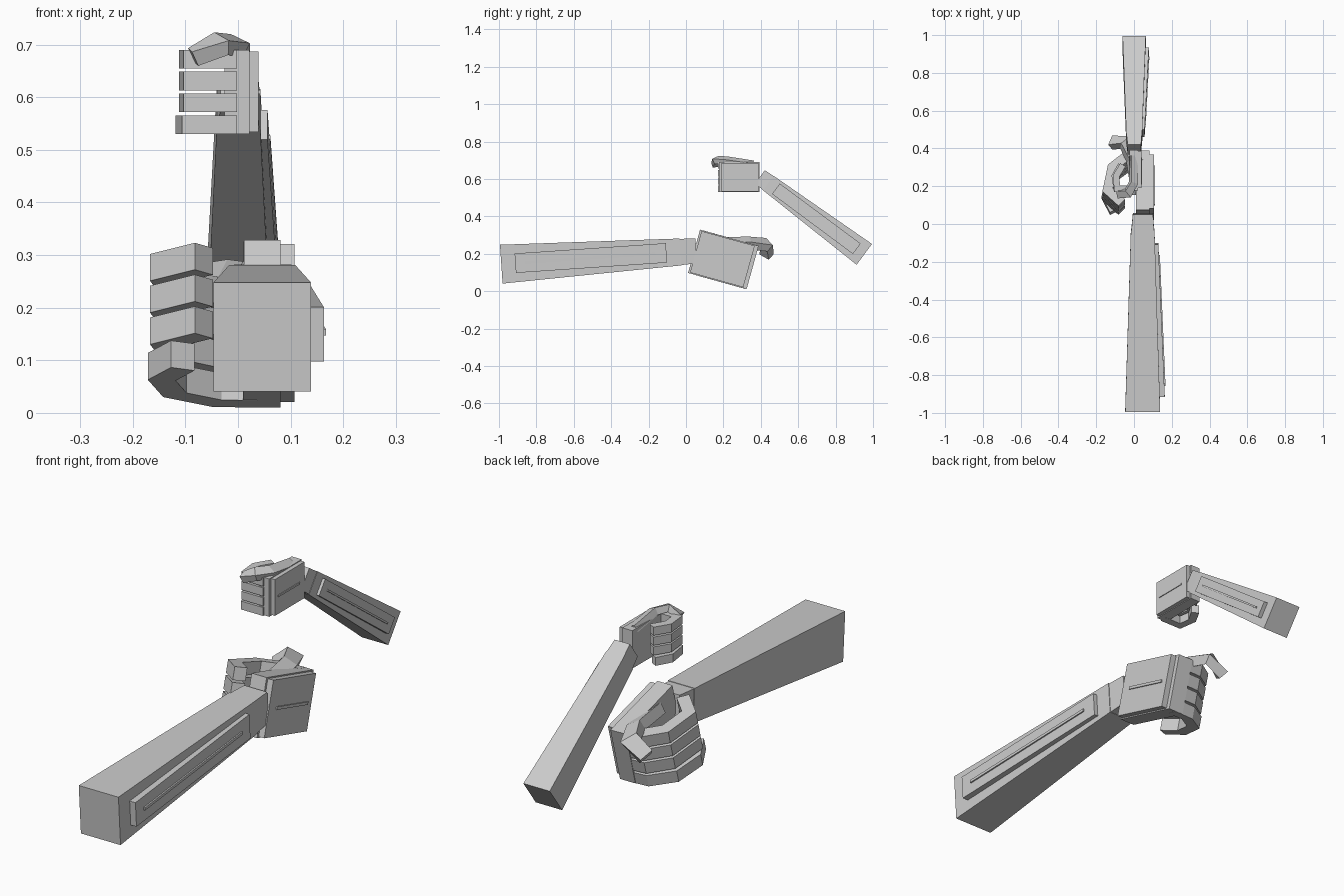
import bpy, bmesh
from math import radians
from mathutils import Matrix, Vector

if "Cube" in bpy.data.objects:
    bpy.data.objects.remove(bpy.data.objects["Cube"])


def loft(name, rings, m):
    """Skin a chain of four-point rings and cap both ends."""
    bm = bmesh.new()
    rows = [[bm.verts.new(m @ Vector(p)) for p in r] for r in rings]
    for a, b in zip(rows, rows[1:]):
        for i in range(4):
            j = (i + 1) % 4
            bm.faces.new((a[i], a[j], b[j], b[i]))
    bm.faces.new(rows[0][::-1])
    bm.faces.new(rows[-1])
    bmesh.ops.recalc_face_normals(bm, faces=bm.faces)
    me = bpy.data.meshes.new(name)
    bm.to_mesh(me)
    bm.free()
    ob = bpy.data.objects.new(name, me)
    bpy.context.collection.objects.link(ob)
    return ob


def rect(y, x0, x1, z0, z1):
    return [(x0, y, z0), (x1, y, z0), (x1, y, z1), (x0, y, z1)]


def digit(name, pts, up, width, thick, m):
    """Square bar with mitred joints that follows the points."""
    pts = [Vector(p) for p in pts]
    up = Vector(up)
    rings = []
    for i, p in enumerate(pts):
        d0 = (p - pts[i - 1]).normalized() if i else (pts[1] - p).normalized()
        d1 = (pts[i + 1] - p).normalized() if i < len(pts) - 1 else d0
        t = (d0 + d1).normalized()
        side = t.cross(up).normalized()
        top = side.cross(t).normalized()
        s = side * thick / 2 / max(t.dot(d0), 0.6)
        h = top * width / 2
        rings.append([p - s - h, p + s - h, p + s + h, p - s + h])
    return loft(name, rings, m)


def arm(label, arm_m, hand_m, finger_paths, thumb_path):
    # forearm, wrist and side panel (each points along local +y)
    loft(label + "_forearm", [rect(-1.04, -.0925, .0925, -.104, .104),
                              rect(-.08, -.0625, .0625, -.072, .072)], arm_m)
    loft(label + "_wrist", [rect(-.08, -.06, .06, -.07, .07),
                            rect(.005, -.052, .055, -.067, .067)], arm_m)
    loft(label + "_forearm_panel", [rect(-.965, .06, .117, -.052, .052),
                                    rect(-.155, .04, .083, -.052, .052)], arm_m)
    loft(label + "_forearm_ridge", [rect(-.91, .08, .121, -.006, .006),
                                    rect(-.215, .06, .091, -.006, .006)], arm_m)
    # palm and back-of-hand plate
    loft(label + "_palm", [rect(0, -.034, .036, -.12, .12),
                           rect(.325, -.036, .036, -.12, .12)], hand_m)
    loft(label + "_hand_plate", [rect(.01, .03, .062, -.115, .115),
                                 rect(.305, .03, .062, -.115, .115)], hand_m)
    loft(label + "_hand_ridge", [rect(.06, .05, .067, -.006, .006),
                                 rect(.275, .05, .067, -.006, .006)], hand_m)
    # four fingers stacked down the palm, then the thumb
    for i, path in enumerate(finger_paths):
        z = .094 - i * .0627
        digit(f"{label}_finger_{i + 1}", [(x, y, z) for y, x in path],
              (0, 0, 1), .053, .05, hand_m)
    digit(label + "_thumb", thumb_path, (.45, .1, 1), .045, .06, hand_m)


def frame(loc, angle, size=1, flip=1):
    return (Matrix.Translation(loc) @ Matrix.Diagonal((size, flip * size, size, 1))
            @ Matrix.Rotation(radians(angle), 4, 'X'))


# large lower arm with an open curl
curl = [(.30, 0), (.295, -.085), (.235, -.16), (.11, -.185), (.04, -.11)]
little = [(.30, 0), (.295, -.085), (.235, -.165), (.13, -.19), (.05, -.15)]
arm("lower", frame((.046, .05, .215), 3.9), frame((.045, .043, .213), -15.5),
    [curl, curl, curl, little],
    [(-.02, .10, .07), (-.05, .274, .122), (-.09, .365, .138), (-.16, .378, .088)])

# smaller upper arm facing back, mirrored, with a tighter fist
fist = [(.31, 0), (.31, -.13), (.21, -.14), (.12, -.085)]
fist_little = [(.31, 0), (.31, -.135), (.21, -.15), (.12, -.10)]
S = .665
arm("upper", frame((.001, .398, .609), 36.6, S, -1), frame((-.002, .393, .61), 0, S, -1),
    [fist, fist, fist, fist_little],
    [(0, .05, .10), (0, .263, .132), (-.045, .345, .138), (-.125, .353, .10)])
